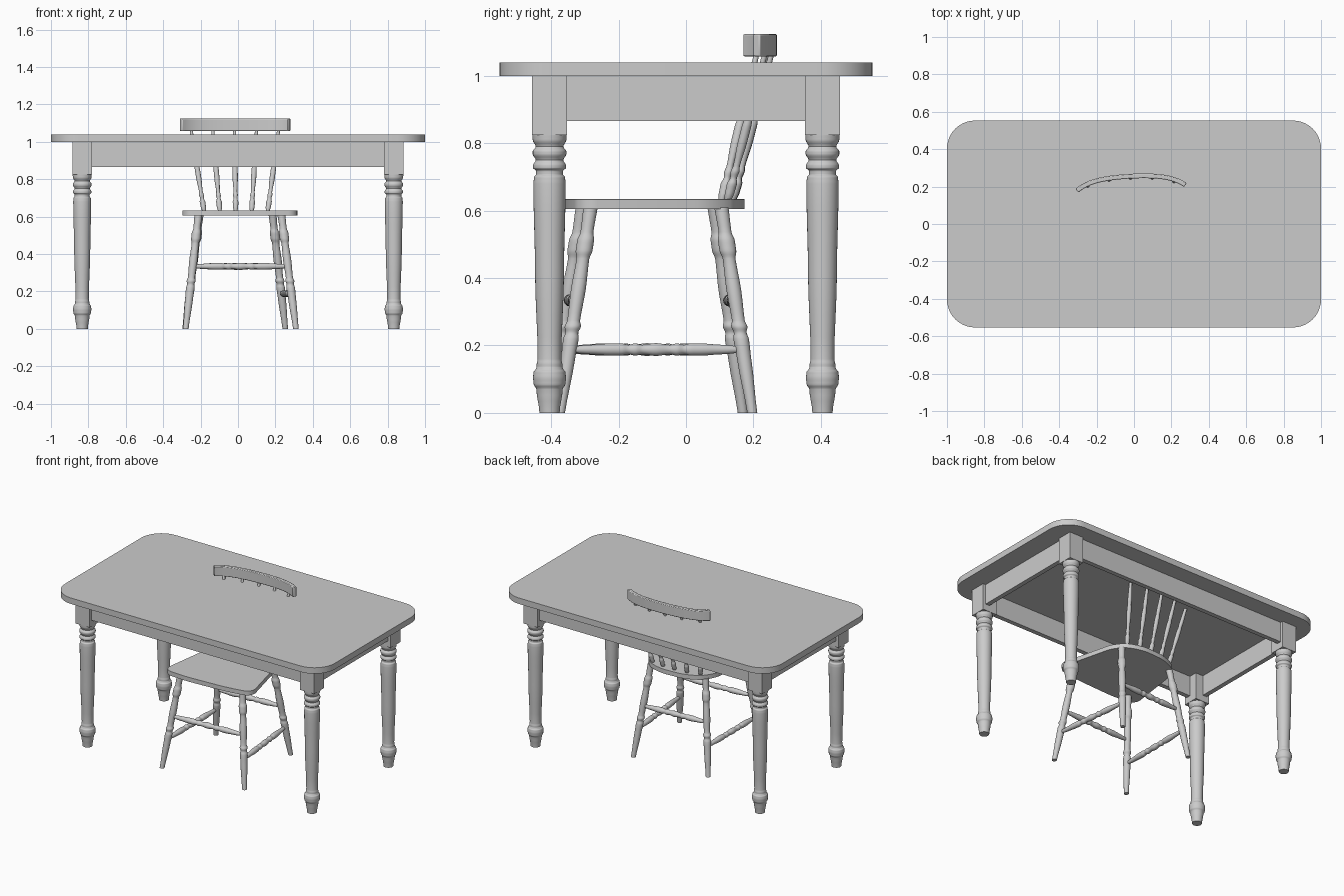
import bpy, bmesh, math
from mathutils import Vector, Matrix

if "Cube" in bpy.data.objects:
    bpy.data.objects.remove(bpy.data.objects["Cube"])

# chair is turned slightly under the table
CHAIR = Matrix.Translation((0, -0.1, 0)) @ Matrix.Rotation(math.radians(3), 4, 'Z')
IDENT = Matrix.Identity(4)


def finish(name, bm, mat=IDENT, bevel=0.0):
    bmesh.ops.recalc_face_normals(bm, faces=bm.faces[:])
    me = bpy.data.meshes.new(name)
    bm.to_mesh(me)
    bm.free()
    ob = bpy.data.objects.new(name, me)
    bpy.context.collection.objects.link(ob)
    ob.matrix_world = mat
    if bevel:
        mod = ob.modifiers.new("bevel", 'BEVEL')
        mod.width, mod.segments, mod.limit_method = bevel, 2, 'ANGLE'
        mod.angle_limit = math.radians(50)
    bpy.ops.object.select_all(action='DESELECT')
    ob.select_set(True)
    bpy.context.view_layer.objects.active = ob
    bpy.ops.object.shade_smooth_by_angle(angle=math.radians(35))
    return ob


def box(name, lo, hi):
    bm = bmesh.new()
    bmesh.ops.create_cube(bm, size=1)
    lo, hi = Vector(lo), Vector(hi)
    for v in bm.verts:
        v.co = (lo + hi) / 2 + v.co * (hi - lo)
    return finish(name, bm)


def turned(name, p0, p1, profile, mat=IDENT, segs=24):
    """Lathe a (t, radius) profile along the line p0-p1, with horizontal end cuts if steep."""
    p0, p1 = Vector(p0), Vector(p1)
    d = p1 - p0
    steep = abs(d.normalized().z) > 0.7
    rot = IDENT.to_3x3() if steep else d.to_track_quat('Z', 'Y').to_matrix()
    pts = []
    for (t0, r0), (t1, r1) in zip(profile, profile[1:]):
        for k in range(4):
            s = k / 4
            pts.append((t0 + (t1 - t0) * s, r0 + (r1 - r0) * s * s * (3 - 2 * s)))
    pts.append(profile[-1])
    bm = bmesh.new()
    rings = []
    for t, r in pts:
        rings.append([bm.verts.new(p0 + d * t + rot @ Vector(
            (r * math.cos(a), r * math.sin(a), 0)))
            for a in [2 * math.pi * i / segs for i in range(segs)]])
    for a, b in zip(rings, rings[1:]):
        for i in range(segs):
            j = (i + 1) % segs
            bm.faces.new((a[i], a[j], b[j], b[i]))
    bm.faces.new(rings[0])
    bm.faces.new(rings[-1])
    return finish(name, bm, mat)


def rounded(corners, steps=10):
    """Round every (x, y, reach) corner of a closed outline."""
    out, n = [], len(corners)
    for i, (x, y, reach) in enumerate(corners):
        c = Vector((x, y))
        a = c + (Vector(corners[i - 1][:2]) - c).normalized() * reach
        b = c + (Vector(corners[(i + 1) % n][:2]) - c).normalized() * reach
        w = 0.707
        for k in range(steps + 1):
            t = k / steps
            f = ((1 - t) ** 2, 2 * w * t * (1 - t), t * t)
            out.append((a * f[0] + c * f[1] + b * f[2]) / sum(f))
    return out


def slab(name, outline, z0, z1, mat=IDENT, bevel=0.0):
    bm = bmesh.new()
    face = bm.faces.new([bm.verts.new((p[0], p[1], z0)) for p in outline])
    ext = bmesh.ops.extrude_face_region(bm, geom=[face], use_keep_orig=True)
    vs = [g for g in ext['geom'] if isinstance(g, bmesh.types.BMVert)]
    bmesh.ops.translate(bm, verts=vs, vec=(0, 0, z1 - z0))
    return finish(name, bm, mat, bevel)


# table top
slab("table_top", rounded([(-1, -.553, .15), (1, -.553, .15), (1, .553, .15), (-1, .553, .15)]),
     1.0, 1.04)

# table legs with square blocks
LX, LY, H = .833, .405, .052
leg_z = [(0, .03), (.07, .039), (.085, .047), (.105, .049), (.122, .047), (.13, .041),
         (.137, .038), (.145, .038), (.16, .035), (.42, .043), (.68, .048), (.70, .046),
         (.707, .04), (.718, .04), (.727, .049), (.735, .049), (.75, .041), (.768, .05),
         (.776, .05), (.79, .041), (.81, .05), (.826, .051)]
leg_profile = [(z / .826, r) for z, r in leg_z]
for sx in (-1, 1):
    for sy in (-1, 1):
        x, y = sx * LX, sy * LY
        turned("table_leg", (x, y, 0), (x, y, .826), leg_profile, segs=32)
        box("table_leg_block", (x - H, y - H, .824), (x + H, y + H, 1.0))

# apron boards
for s in (-1, 1):
    y, x = s * (LY + .018), s * (LX + .018)
    box("long_apron", (-LX, y - .015, .866), (LX, y + .015, 1.0))
    box("short_apron", (x - .015, -LY, .866), (x + .015, LY, 1.0))

# chair seat
half = [(.14, -.258, .05), (.318, -.238, .06), (.235, .19, .07), (.12, .272, .08)]
seat = half + [(-x, y, r) for x, y, r in reversed(half)]
slab("seat", rounded(seat, 6), .605, .634, CHAIR, .005)

# chair legs
chair_leg = [(0, .015), (.25, .021), (.36, .023), (.39, .019), (.42, .024), (.45, .019),
             (.6, .022), (.75, .019), (.79, .025), (.84, .025), (.88, .019), (1, .021)]
FOOT = {-1: (.295, -.290), 1: (.268, .283)}
HEAD = {-1: (.222, -.195), 1: (.195, .195)}


def on_leg(sx, sy, z):
    f, h, t = FOOT[sy], HEAD[sy], z / .61
    return Vector((sx * (f[0] + (h[0] - f[0]) * t), f[1] + (h[1] - f[1]) * t, z))


for sx in (-1, 1):
    for sy, nm in ((-1, "front_leg"), (1, "back_leg")):
        turned("chair_" + nm, on_leg(sx, sy, 0), on_leg(sx, sy, .61), chair_leg, CHAIR)

# stretchers between the chair legs
arm = [(0, .009), (.12, .014), (.24, .018), (.3, .018), (.34, .014), (.38, .018),
       (.42, .014), (.5, .019)]
stretcher = arm + [(1 - t, r) for t, r in reversed(arm[:-1])]
for s in (-1, 1):
    turned("side_stretcher", on_leg(s, -1, .188), on_leg(s, 1, .188), stretcher, CHAIR)
    turned("cross_stretcher", on_leg(-1, s, .334), on_leg(1, s, .334), stretcher, CHAIR)


# curved back rail
def rail_y(x):
    u = abs(x) / .29
    return .356 - .03 * u ** 2 - .032 * u ** 5


xs = [-.29 + .58 * i / 32 for i in range(33)]
near, far = [], []
for x in xs:
    slope = (rail_y(x + .001) - rail_y(x - .001)) / .002
    nrm = Vector((-slope, 1)).normalized() * .0125
    p = Vector((x, rail_y(x)))
    near.append(p - nrm)
    far.append(p + nrm)
slab("back_rail", near + far[::-1], 1.058, 1.124, CHAIR, .004)

# back spindles
spindle = [(0, .009), (.06, .014), (.12, .015), (.16, .010), (.2, .013), (.24, .010),
           (.4, .014), (.5, .014), (.56, .011), (.6, .013), (.8, .010), (1, .008)]
for i in range(-2, 3):
    xb, xt = i * .085, i * .118
    turned("back_spindle", (xb, .238 - .006 * i * i, .625), (xt, rail_y(xt), 1.075),
           spindle, CHAIR, 16)
